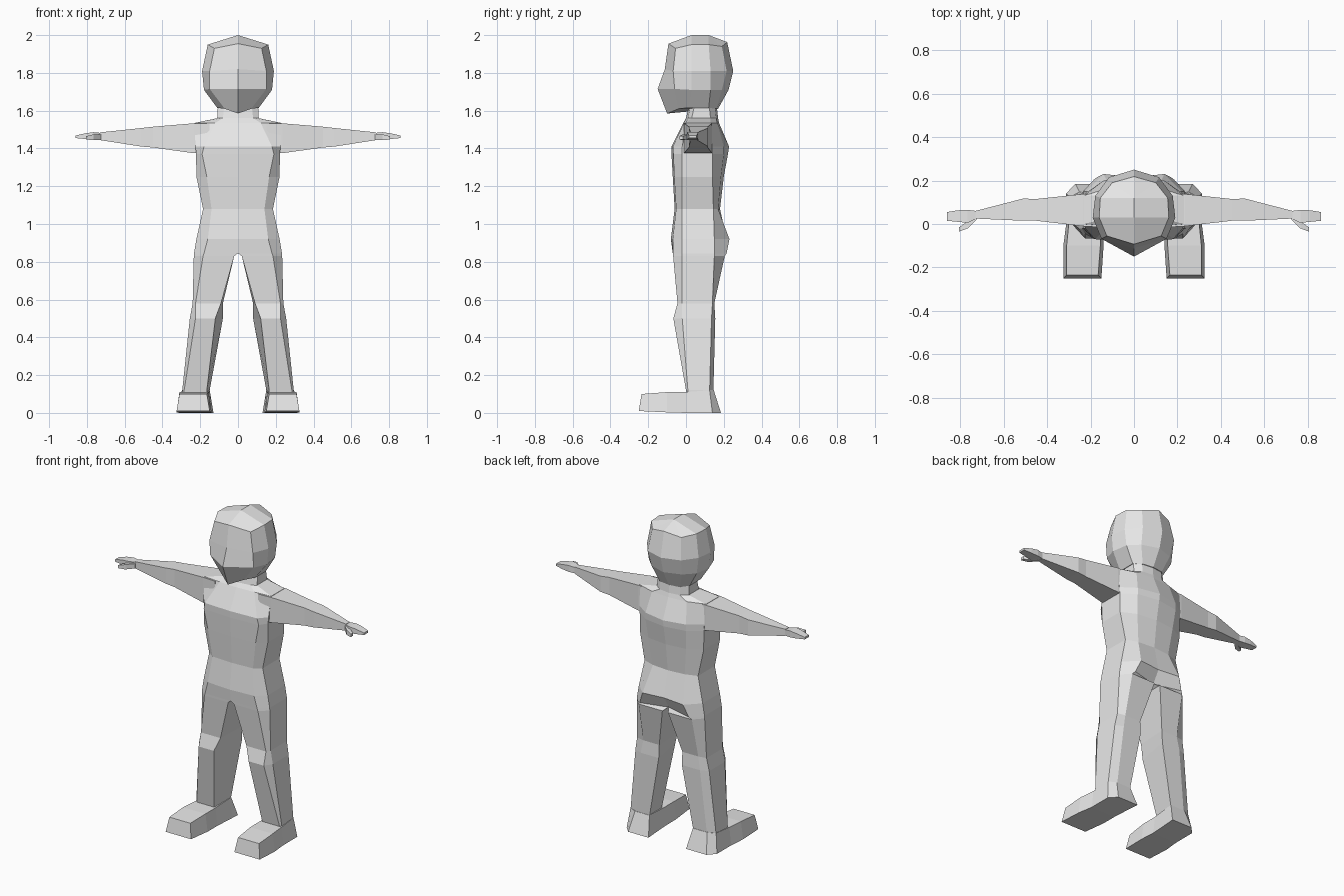
import bpy, bmesh

grey = bpy.data.materials.new("plain_grey")
grey.diffuse_color = (0.8, 0.8, 0.8, 1)


def loft(name, rings):
    """Skin the rings on the +x side and mirror them to -x. Faces on x = 0 are left out."""
    bm = bmesh.new()
    for side in (1, -1):
        rows = [[bm.verts.new((side * x, y, z)) for x, y, z in r] for r in rings]
        n = len(rings[0])
        for a, b in zip(rows, rows[1:]):
            for i in range(n):
                j = (i + 1) % n
                quad = (a[i], a[j], b[j], b[i])
                if all(abs(v.co.x) < 1e-5 for v in quad):
                    continue
                bm.faces.new(quad)
        for end in (rows[0], rows[-1]):
            if any(abs(v.co.x) > 1e-5 for v in end):
                bm.faces.new(end)
    bmesh.ops.remove_doubles(bm, verts=bm.verts[:], dist=0.0005)
    bmesh.ops.recalc_face_normals(bm, faces=bm.faces[:])
    mesh = bpy.data.meshes.new(name)
    bm.to_mesh(mesh)
    bm.free()
    mesh.materials.append(grey)
    ob = bpy.data.objects.new(name, mesh)
    bpy.context.collection.objects.link(ob)
    return ob


def trunk_ring(z, y_mid, xf, yf, xs, ys1, ys2, xb, yb, y_back):
    """Half ring from front centre round the side to back centre."""
    return [(0, y_mid, z), (xf, yf, z), (xs, ys1, z),
            (xs, ys2, z), (xb, yb, z), (0, y_back, z)]


def leg_ring(z, x_in, x_front, x_out, x_in_back, yf, ys1, ys2, yb):
    return [(x_in, yf, z), (x_front, yf, z), (x_out, ys1, z),
            (x_out, ys2, z), (x_out - 0.05, yb, z), (x_in_back, yb, z)]


def box_ring(x, y0, y1, z0, z1):
    return [(x, y0, z0), (x, y1, z0), (x, y1, z1), (x, y0, z1)]


# Neck, torso and hips, running on into the legs
trunk = [trunk_ring(*r) for r in (
    (1.65, 0.02, 0.07, 0.03, 0.105, 0.05, 0.12, 0.07, 0.15, 0.16),
    (1.56, 0.00, 0.08, 0.01, 0.11, 0.03, 0.13, 0.07, 0.16, 0.17),
    (1.535, -0.015, 0.12, -0.01, 0.23, 0.00, 0.13, 0.12, 0.165, 0.175),
    (1.41, -0.077, 0.18, -0.07, 0.225, -0.02, 0.14, 0.14, 0.20, 0.228),
    (1.37, -0.077, 0.19, -0.067, 0.222, -0.02, 0.14, 0.14, 0.20, 0.222),
    (1.25, -0.07, 0.165, -0.062, 0.22, -0.02, 0.14, 0.13, 0.185, 0.20),
    (1.08, -0.06, 0.14, -0.052, 0.185, -0.02, 0.145, 0.11, 0.17, 0.18),
    (0.92, -0.08, 0.16, -0.07, 0.22, -0.02, 0.15, 0.14, 0.23, 0.215),
    (0.845, -0.07, 0.18, -0.068, 0.233, -0.02, 0.15, 0.17, 0.215, 0.17),
)]
legs = [leg_ring(*r) for r in (
    (0.83, 0.02, 0.185, 0.234, 0.02, -0.068, -0.02, 0.15, 0.205),
    (0.58, 0.09, 0.225, 0.24, 0.08, -0.045, -0.02, 0.14, 0.15),
    (0.50, 0.12, 0.225, 0.255, 0.08, -0.067, -0.02, 0.135, 0.155),
    (0.12, 0.165, 0.285, 0.295, 0.15, 0.00, 0.01, 0.125, 0.145),
    (0.06, 0.165, 0.285, 0.295, 0.155, 0.01, 0.02, 0.125, 0.15),
)]
loft("body_and_legs", trunk + legs)

# Feet: sections from toe to heel (inner x, outer x, wider sole)
foot = []
for yt, yb, zt, zb, xi, xo, flare in (
        (-0.235, -0.25, 0.10, 0.01, 0.165, 0.31, 0.015),
        (-0.10, -0.10, 0.11, 0.003, 0.155, 0.31, 0.015),
        (0.0, 0.0, 0.11, 0.0, 0.155, 0.30, 0.012),
        (0.125, 0.14, 0.12, 0.0, 0.15, 0.296, 0.016),
        (0.147, 0.185, 0.12, 0.0, 0.15, 0.25, 0.02)):
    foot.append([(xi, yt, zt), (xo, yt, zt),
                 (xo + flare, yb, zb), (xi - flare, yb, zb)])
loft("feet", foot)

# Arms from inside the shoulder out to the wrist
loft("arms", [box_ring(*r) for r in (
    (0.15, -0.015, 0.14, 1.373, 1.533),
    (0.235, -0.01, 0.138, 1.375, 1.533),
    (0.45, 0.015, 0.115, 1.405, 1.515),
    (0.51, 0.015, 0.117, 1.41, 1.508),
    (0.73, 0.025, 0.06, 1.444, 1.485),
)])

# Hands and thumbs
loft("hands", [box_ring(*r) for r in (
    (0.725, 0.025, 0.06, 1.446, 1.482),
    (0.765, 0.005, 0.065, 1.446, 1.486),
    (0.81, 0.01, 0.063, 1.45, 1.48),
    (0.86, 0.015, 0.055, 1.455, 1.468),
)])
loft("thumbs", [box_ring(*r) for r in (
    (0.725, 0.02, 0.045, 1.446, 1.476),
    (0.765, -0.02, 0.012, 1.444, 1.474),
    (0.805, -0.035, -0.015, 1.447, 1.465),
)])

# Head: front centre, face edge, side, rear side, back edge, back centre
loft("head", [
    [(0, -0.10, 1.585), (0.07, -0.04, 1.61), (0.11, 0.01, 1.615),
     (0.11, 0.12, 1.615), (0.07, 0.16, 1.61), (0, 0.17, 1.61)],
    [(0, -0.15, 1.715), (0.15, -0.06, 1.715), (0.18, 0.03, 1.71),
     (0.165, 0.13, 1.71), (0.105, 0.19, 1.71), (0, 0.225, 1.71)],
    [(0, -0.112, 1.82), (0.15, -0.068, 1.81), (0.19, 0.03, 1.81),
     (0.178, 0.13, 1.81), (0.115, 0.215, 1.81), (0, 0.25, 1.81)],
    [(0, -0.093, 1.955), (0.125, -0.055, 1.93), (0.16, 0.03, 1.95),
     (0.155, 0.12, 1.95), (0.10, 0.19, 1.94), (0, 0.218, 1.963)],
    [(0, 0.03, 2.0)] * 3 + [(0, 0.12, 2.0)] * 3,
])
